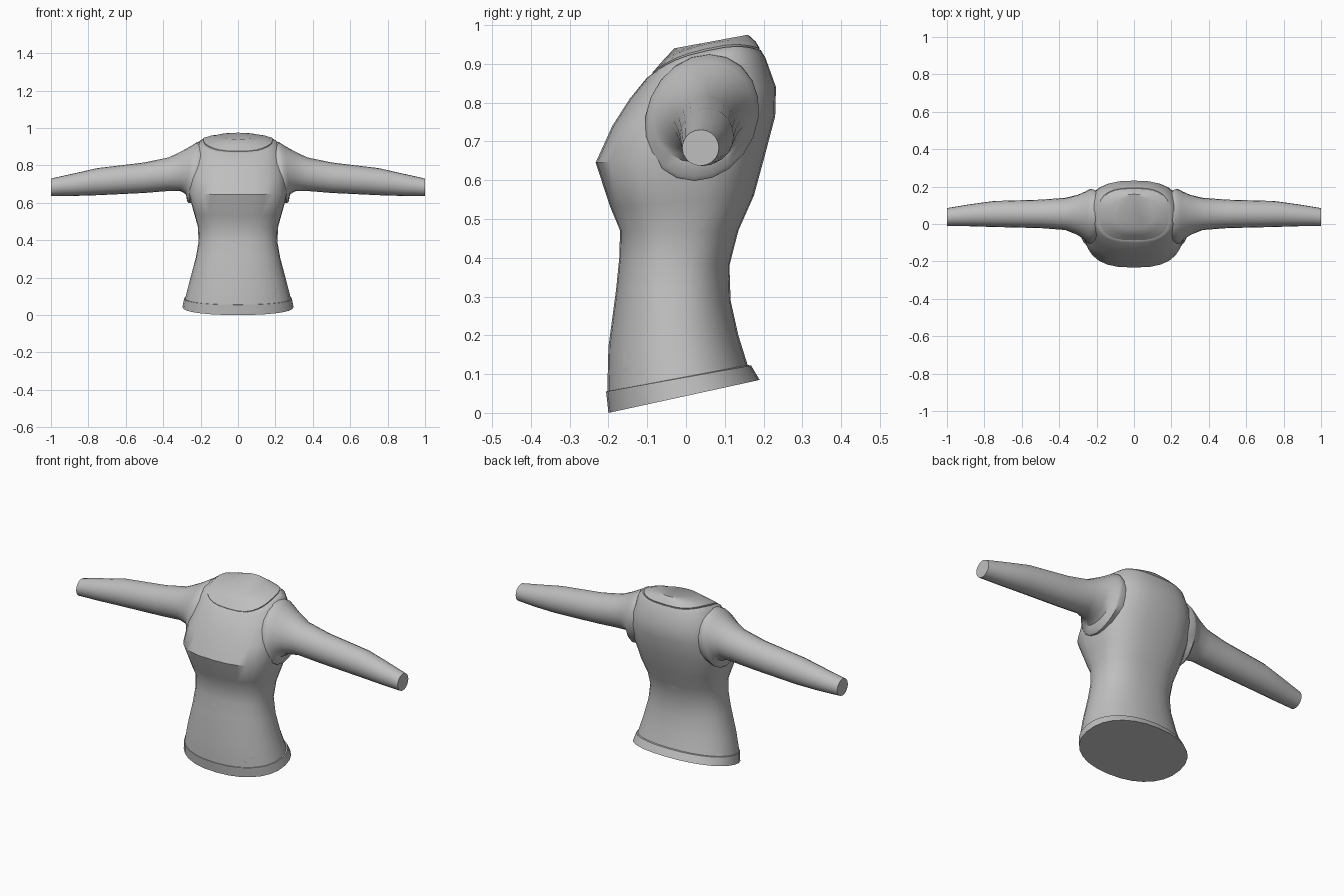
import bpy, bmesh, math
from mathutils import Vector
from mathutils.bvhtree import BVHTree

if "Cube" in bpy.data.objects:
    bpy.data.objects.remove(bpy.data.objects["Cube"], do_unlink=True)

grey = bpy.data.materials.new("cloth grey")
grey.use_nodes = True
GREY = (0.52, 0.52, 0.52, 1)
grey.diffuse_color = GREY
grey.node_tree.nodes["Principled BSDF"].inputs["Base Color"].default_value = GREY


def finish(name, bm, angle=40):
    bmesh.ops.recalc_face_normals(bm, faces=bm.faces)
    mesh = bpy.data.meshes.new(name)
    bm.to_mesh(mesh)
    bm.free()
    mesh.materials.append(grey)
    ob = bpy.data.objects.new(name, mesh)
    bpy.context.collection.objects.link(ob)
    bpy.ops.object.select_all(action='DESELECT')
    ob.select_set(True)
    bpy.context.view_layer.objects.active = ob
    bpy.ops.object.shade_smooth_by_angle(angle=math.radians(angle))
    return ob


def loft(rings):
    """Skin a list of point rings and cap both ends."""
    bm = bmesh.new()
    rows = [[bm.verts.new(p) for p in ring] for ring in rings]
    n = len(rows[0])
    for a, b in zip(rows, rows[1:]):
        for i in range(n):
            j = (i + 1) % n
            bm.faces.new((a[i], a[j], b[j], b[i]))
    bm.faces.new(rows[0])
    bm.faces.new(rows[-1])
    return bm


def power(v, n):
    return math.copysign(abs(v) ** (2 / n), v)


def body_ring(yf, zf, yb, zb, w, n=2.4, lift=0, sides=28):
    """Rounded ring running from a front point to a back point."""
    pts = []
    for i in range(sides):
        t = math.tau * i / sides
        x, s = power(math.cos(t), n), power(math.sin(t), n)
        f = (s + 1) / 2
        pts.append((w * x, yf + (yb - yf) * f, zf + (zb - zf) * f + lift * abs(x) ** 3))
    return pts


# Torso: front y, front z, back y, back z, half width, squareness, side lift
torso_bm = loft([body_ring(*r) for r in [
    (-.203, .055, .160, .120, .283, 2.2),
    (-.200, .170, .135, .200, .258, 2.2),
    (-.180, .320, .115, .290, .226, 2.3),
    (-.172, .400, .112, .380, .211, 2.4),
    (-.170, .470, .135, .470, .214, 2.5),
    (-.195, .530, .175, .560, .235, 2.6),
    (-.233, .645, .205, .670, .266, 2.7),
    (-.190, .740, .230, .765, .262, 2.7),
    (-.145, .810, .232, .840, .248, 2.6),
    (-.100, .865, .205, .915, .215, 2.7, .03),
    (-.090, .872, .193, .935, .192, 2.8, .03)]])
surface = BVHTree.FromBMesh(torso_bm)
finish("torso", torso_bm)

# Hem band, standing slightly proud of the torso
finish("hem_band", loft([body_ring(*r) for r in [
    (-.200, .000, .190, .085, .297, 2.2),
    (-.206, .055, .168, .122, .288, 2.2),
    (-.195, .058, .155, .124, .275, 2.2)]]))

# Neck yoke with closed neck opening
finish("neck_yoke", loft([body_ring(*r) for r in [
    (-.085, .862, .185, .920, .182, 2.8, .02),
    (-.087, .877, .190, .940, .186, 2.8, .03),
    (-.060, .908, .180, .957, .150, 2.5, .02),
    (-.030, .940, .160, .975, .110, 2.1)]]))


# Sleeves: top x, top z, bottom x, bottom z, front y, back y, lean
def sleeve_ring(side, xt, zt, xb, zb, yf, yb, lean=0, sides=20):
    pts = []
    for i in range(sides):
        t = math.tau * i / sides
        c, s = math.cos(t), math.sin(t)
        f = (s + 1) / 2
        pts.append((side * (xb + (xt - xb) * f),
                    (yf + yb) / 2 + (yb - yf) / 2 * c + lean * s,
                    zb + (zt - zb) * f))
    return pts


SLEEVE = [
    (.150, .900, .200, .610, -.090, .170, .02),
    (.205, .925, .262, .598, -.105, .187, .02),
    (.222, .924, .272, .608, -.100, .182, .02),
    (.250, .905, .278, .645, -.085, .172, .015),
    (.300, .877, .305, .662, -.058, .155, .01),
    (.370, .843, .365, .664, -.032, .140),
    (.500, .816, .500, .653, -.022, .130),
    (.750, .786, .750, .641, -.016, .123),
    (.880, .757, .880, .637, -.012, .105),
    (1.00, .730, 1.00, .637, -.010, .085)]
for side, label in ((1, "left"), (-1, "right")):
    finish(label + "_sleeve", loft([sleeve_ring(side, *r) for r in SLEEVE]))


# Torn patches: outlines laid on the cloth as thin plates
def patch(name, facing, outline):
    bm = bmesh.new()
    cx = sum(p[0] for p in outline) / len(outline)
    cz = sum(p[1] for p in outline) / len(outline)
    ray = Vector((0, -facing, 0))

    def on_cloth(x, z, height):
        hit, normal, _, _ = surface.ray_cast(Vector((x, facing, z)), ray)
        if normal.y * facing < 0:
            normal = -normal
        return bm.verts.new(hit + normal * height)

    def row(k, height):
        return [on_cloth(cx + (x - cx) * k, cz + (z - cz) * k, height) for x, z in outline]

    rows = [row(1, -.002), row(1, .004), row(.5, .004)]
    centre = on_cloth(cx, cz, .004)
    n = len(outline)
    for i in range(n):
        j = (i + 1) % n
        for a, b in zip(rows, rows[1:]):
            bm.faces.new((a[i], a[j], b[j], b[i]))
        bm.faces.new((rows[2][i], rows[2][j], centre))
    finish(name, bm)


patch("chest_patch", -1, [(0, .80), (.06, .83), (.09, .84), (.14, .82), (.14, .795), (.07, .79)])
patch("shoulder_patch", -1, [(.17, .85), (.20, .868), (.222, .862), (.19, .842)])
patch("waist_patch", -1, [(-.165, .44), (-.08, .465), (0, .44), (-.07, .42), (-.12, .42)])
patch("belly_patch", -1, [(-.055, .35), (-.02, .376), (.04, .37), (.05, .345), (.02, .325), (-.03, .328)])
patch("hip_patch", -1, [(.115, .085), (.13, .12), (.18, .16), (.24, .135), (.235, .105), (.17, .078)])
patch("back_shoulder_patch", 1, [(.11, .83), (.15, .862), (.19, .84), (.18, .79), (.15, .74), (.12, .77)])
patch("back_waist_patch", 1, [(-.18, .495), (-.08, .485), (0, .51), (-.03, .535), (-.12, .52)])
patch("back_small_patch", 1, [(-.05, .455), (0, .44), (.04, .46), (0, .472)])
